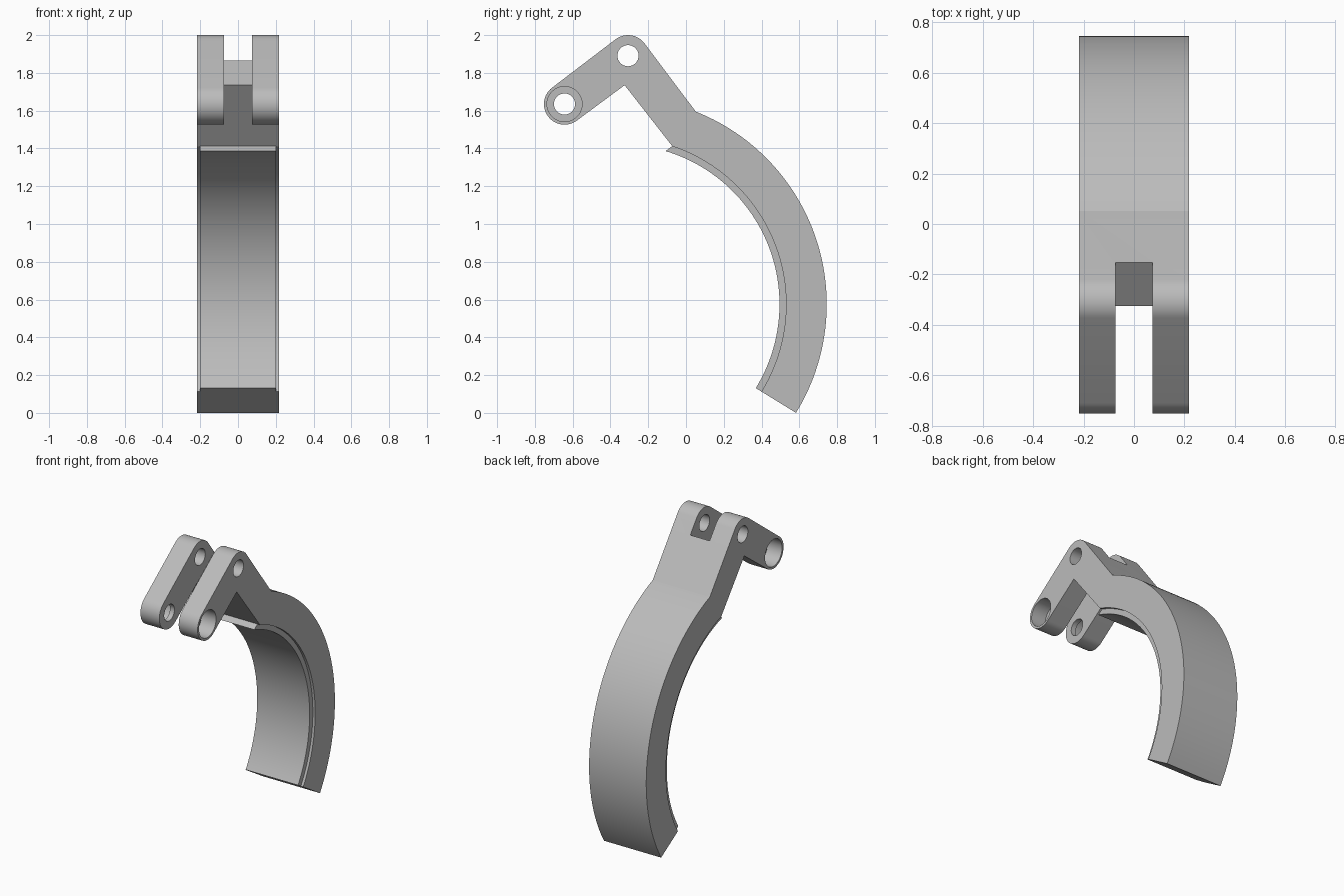
import bpy, bmesh
from math import cos, sin, radians

cube = bpy.data.objects.get("Cube")
if cube:
    bpy.data.objects.remove(cube, do_unlink=True)

grey = bpy.data.materials.new("plain grey")
grey.use_nodes = True
colour = (0.5, 0.5, 0.5, 1)
grey.diffuse_color = colour
grey.node_tree.nodes["Principled BSDF"].inputs["Base Color"].default_value = colour

HALF = 0.218            # half width of the arm
SLOT = 0.074            # half width of the fork slot
HUB = (-0.352, 0.575)   # centre of the curved jaw (y, z)
OUTER, INNER, LINER = 1.097, 0.882, 0.847
TOP_PIN, END_PIN = (-0.307, 1.891), (-0.643, 1.635)
BOSS, HOLE, BORE = 0.109, 0.056, 0.093
ELBOW = (-0.325, 1.735)
CUT = -31.6             # angle of the jaw's lower end
LEAN = 37.3             # slope of the short link


def arc(centre, r, a, b, n):
    steps = [radians(a + (b - a) * i / n) for i in range(n + 1)]
    return [(centre[0] + r * cos(t), centre[1] + r * sin(t)) for t in steps]


def prism(name, profile, x0, x1):
    """Extrude a (y, z) profile along x."""
    bm = bmesh.new()
    face = bm.faces.new([bm.verts.new((x0, y, z)) for y, z in profile])
    top = bmesh.ops.extrude_face_region(bm, geom=[face])["geom"]
    verts = [v for v in top if isinstance(v, bmesh.types.BMVert)]
    bmesh.ops.translate(bm, verts=verts, vec=(x1 - x0, 0, 0))
    bmesh.ops.recalc_face_normals(bm, faces=bm.faces)
    mesh = bpy.data.meshes.new(name)
    bm.to_mesh(mesh)
    bm.free()
    mesh.materials.append(grey)
    obj = bpy.data.objects.new(name, mesh)
    bpy.context.collection.objects.link(obj)
    return obj


def activate(obj):
    bpy.ops.object.select_all(action='DESELECT')
    obj.select_set(True)
    bpy.context.view_layer.objects.active = obj


def cut(obj, cutter):
    cutter.hide_render = True
    mod = obj.modifiers.new("cut", 'BOOLEAN')
    mod.operation = 'DIFFERENCE'
    mod.solver = 'EXACT'
    mod.object = cutter
    activate(obj)
    bpy.ops.object.modifier_apply(modifier=mod.name)
    bpy.data.objects.remove(cutter, do_unlink=True)


# Bent arm: link end, elbow, jaw inside, jaw outside, rounded head
outline = arc(END_PIN, BOSS, LEAN + 90, LEAN + 270, 28)
outline += [ELBOW]
outline += arc(HUB, INNER, 71.5, CUT, 56)
outline += arc(HUB, OUTER, CUT, 68.4, 56)
outline += arc(TOP_PIN, BOSS, LEAN, LEAN + 90, 16)
arm = prism("clamp_arm", outline, -HALF, HALF)

# Fork slot through the link and head
slope = sin(radians(LEAN)) / cos(radians(LEAN))
slot = [ELBOW, (0.1, ELBOW[1] + slope * (0.1 - ELBOW[0])),
        (0.1, 2.3), (-0.95, 2.3), (-0.95, 1.15)]
cut(arm, prism("slot_cutter", slot, -SLOT, SLOT))

# Pin holes, with counterbores on the outer faces of the link end
for pin in (TOP_PIN, END_PIN):
    cut(arm, prism("hole_cutter", arc(pin, HOLE, 0, 348.75, 31), -0.4, 0.4))
for side in (-1, 1):
    bore = arc(END_PIN, BORE, 0, 350, 35)
    cut(arm, prism("bore_cutter", bore, side * (HALF - 0.11), side * 0.4))

# Narrower liner pad on the inside of the jaw
pad = arc(HUB, INNER + 0.002, CUT, 71.5, 56) + arc(HUB, LINER, 73.3, CUT, 56)
liner = prism("jaw_liner", pad, -0.2, 0.2)

for obj in (arm, liner):
    activate(obj)
    bpy.ops.object.shade_smooth_by_angle(angle=radians(30))
